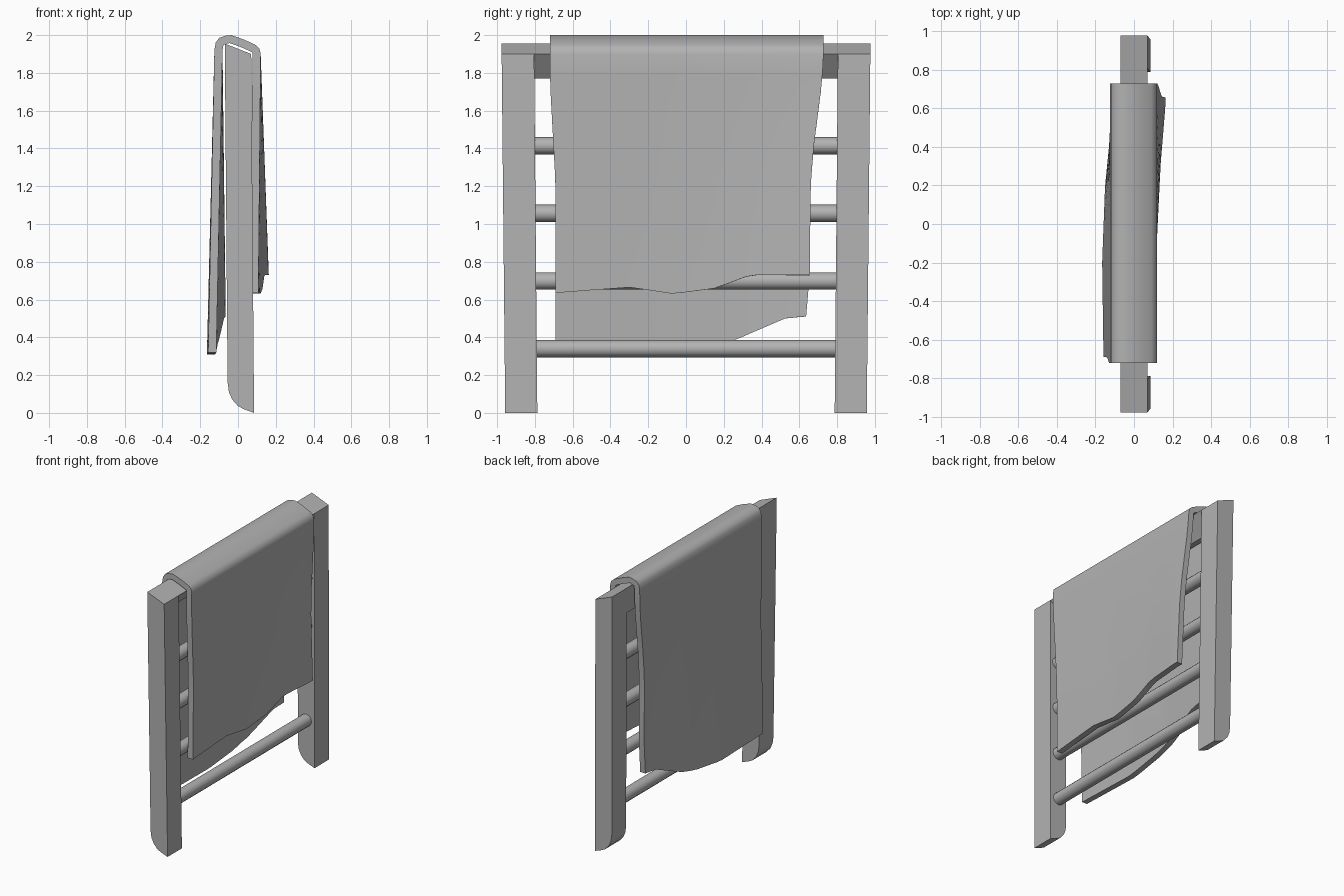
import bpy, bmesh, math
from mathutils import Vector

cube = bpy.data.objects.get("Cube")
if cube:
    bpy.data.objects.remove(cube, do_unlink=True)

grey = bpy.data.materials.new("plain_grey")
grey.use_nodes = True
colour = (0.45, 0.45, 0.45, 1)
grey.diffuse_color = colour
grey.node_tree.nodes["Principled BSDF"].inputs["Base Color"].default_value = colour


def finish(bm, name):
    bmesh.ops.recalc_face_normals(bm, faces=bm.faces)
    mesh = bpy.data.meshes.new(name)
    bm.to_mesh(mesh)
    bm.free()
    mesh.materials.append(grey)
    ob = bpy.data.objects.new(name, mesh)
    bpy.context.collection.objects.link(ob)
    return ob


def smooth(ob, degrees):
    bpy.ops.object.select_all(action="DESELECT")
    ob.select_set(True)
    bpy.context.view_layer.objects.active = ob
    bpy.ops.object.shade_smooth_by_angle(angle=math.radians(degrees))


def extrude_profile(name, profile, y_at):
    """Prism along y; y_at(z) gives the two end positions."""
    bm = bmesh.new()
    ends = [[bm.verts.new((x, y_at(z)[k], z)) for x, z in profile] for k in (0, 1)]
    for loop in ends:
        bm.faces.new(loop)
    n = len(profile)
    for i in range(n):
        j = (i + 1) % n
        bm.faces.new((ends[0][i], ends[0][j], ends[1][j], ends[1][i]))
    return finish(bm, name)


def sample(points, t):
    """Piecewise linear lookup in sorted (position, value) pairs."""
    if t <= points[0][0]:
        return points[0][1]
    for (a, u), (b, v) in zip(points, points[1:]):
        if t <= b:
            return u + (v - u) * (t - a) / (b - a)
    return points[-1][1]


# Posts with a slanted top and a rounded foot
post = [(-0.07, 1.955), (0.07, 1.9), (0.085, 0), (0.035, 0.018), (0, 0.036),
        (-0.03, 0.07), (-0.048, 0.11), (-0.055, 0.16)]
for name, side in (("left_end_post", -1), ("right_end_post", 1)):
    extrude_profile(name, post,
                    lambda z, s=side: (s * (0.787 + 0.009 * z), s * (0.957 + 0.01 * z)))

# Top rail, undercut on one side
rail = [(-0.07, 1.955), (0.07, 1.9), (-0.03, 1.77), (-0.07, 1.77)]
extrude_profile("top_rail", rail, lambda z: (-0.81, 0.81))

# Round rungs
for i in range(4):
    bm = bmesh.new()
    bmesh.ops.create_cone(bm, cap_ends=True, segments=12, radius1=0.046,
                          radius2=0.046, depth=1.62)
    rung = finish(bm, f"rung_{i + 1}")
    rung.rotation_euler.x = math.pi / 2
    rung.location = (0.012, 0, 0.34 + 0.358 * i)
    smooth(rung, 40)

# Draped cloth: hems and flare across the width, on both sides of the rail
long_hem = [(-0.69, 0.32), (-0.45, 0.315), (-0.17, 0.31), (0.1, 0.345),
            (0.26, 0.385), (0.53, 0.5), (0.63, 0.51)]
short_hem = [(-0.69, 0.635), (-0.5, 0.65), (-0.3, 0.665), (-0.07, 0.63),
             (0.15, 0.66), (0.33, 0.73), (0.65, 0.73)]
long_flare = [(-0.69, -0.158), (-0.2, -0.165), (0.2, -0.15), (0.45, -0.125), (0.63, -0.108)]
short_flare = [(-0.69, 0.108), (-0.1, 0.118), (0.1, 0.128), (0.3, 0.138), (0.6, 0.163)]
left_edge = [(1.2, -0.69), (1.75, -0.72)]
right_edge = [(0.5, 0.635), (0.73, 0.655), (1.2, 0.66), (1.4, 0.675), (1.75, 0.72), (1.9, 0.728)]
crown = [(-0.125, 1.92), (-0.118, 1.96), (-0.1, 1.985), (-0.065, 1.997), (-0.035, 2.0),
         (0.03, 1.977), (0.09, 1.95), (0.113, 1.93), (0.12, 1.9)]
COLS, ROWS = 24, 12


def cloth_column(u):
    y_hem = -0.69 + 1.33 * u

    def place(x, z):
        lo, hi = sample(left_edge, z), sample(right_edge, z)
        return Vector((x, lo + (hi - lo) * u, z))

    def hang(top, hem, flare):
        foot = (sample(flare, y_hem), sample(hem, y_hem))
        return [place(top[0] + (foot[0] - top[0]) * k / ROWS,
                      top[1] + (foot[1] - top[1]) * k / ROWS) for k in range(ROWS, 0, -1)]

    return (hang(crown[0], long_hem, long_flare) + [place(x, z) for x, z in crown]
            + hang(crown[-1], short_hem, short_flare)[::-1])


# Outer skin and inner skin, offset in the xz plane and joined at the rims
bm = bmesh.new()
outer, inner = [], []
for c in range(COLS + 1):
    pts = cloth_column(c / COLS)
    outer.append([bm.verts.new(p) for p in pts])
    row = []
    for i, p in enumerate(pts):
        d = pts[min(i + 1, len(pts) - 1)] - pts[max(i - 1, 0)]
        normal = Vector((d.z, 0, -d.x)).normalized()
        row.append(bm.verts.new(p + normal * 0.043))
    inner.append(row)
last = len(outer[0]) - 1
for skin in (outer, inner):
    for a, b in zip(skin, skin[1:]):
        for i in range(last):
            bm.faces.new((a[i], a[i + 1], b[i + 1], b[i]))
for c in (0, COLS):
    for i in range(last):
        bm.faces.new((outer[c][i], outer[c][i + 1], inner[c][i + 1], inner[c][i]))
for i in (0, last):
    for c in range(COLS):
        bm.faces.new((outer[c][i], outer[c + 1][i], inner[c + 1][i], inner[c][i]))
smooth(finish(bm, "draped_cloth"), 40)
